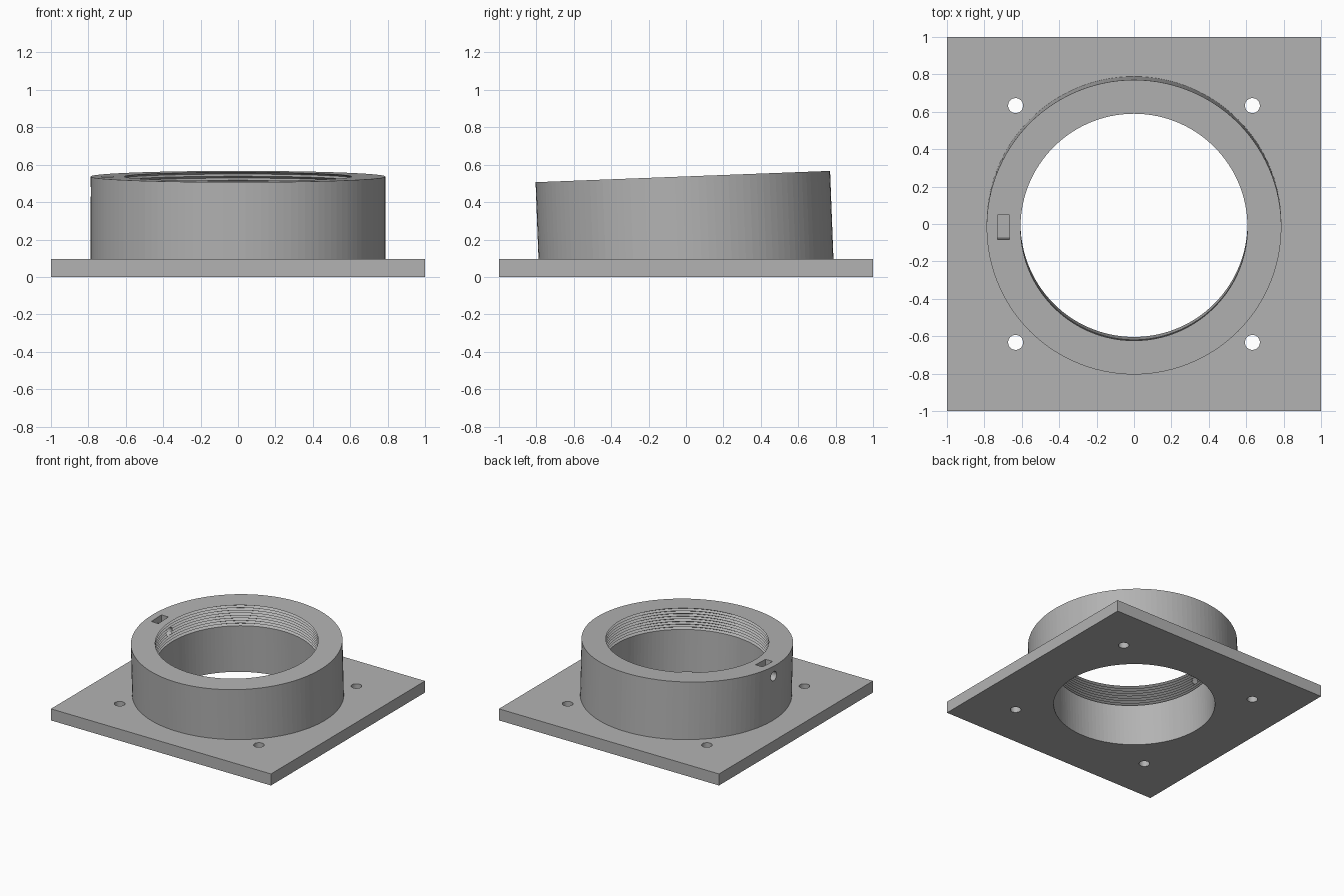
import bpy, bmesh, math
from mathutils import Matrix

if "Cube" in bpy.data.objects:
    bpy.data.objects.remove(bpy.data.objects["Cube"], do_unlink=True)

SEGS = 120
PLATE_H = 0.095
COLLAR_H = 0.442
OUTER_R, BORE_R, ROOT_R = 0.788, 0.607, 0.627
TILT = Matrix.Translation((0, 0, PLATE_H)) @ Matrix.Rotation(math.radians(2.2), 4, 'X')

grey = bpy.data.materials.new("grey_plastic")
grey.use_nodes = True
colour = (0.45, 0.45, 0.45, 1)
grey.diffuse_color = colour
grey.node_tree.nodes["Principled BSDF"].inputs["Base Color"].default_value = colour


def add_object(name, bm, matrix=Matrix()):
    bmesh.ops.transform(bm, matrix=matrix, verts=bm.verts)
    bmesh.ops.recalc_face_normals(bm, faces=bm.faces)
    mesh = bpy.data.meshes.new(name)
    bm.to_mesh(mesh)
    bm.free()
    mesh.materials.append(grey)
    obj = bpy.data.objects.new(name, mesh)
    bpy.context.collection.objects.link(obj)
    return obj


def box(name, size, centre, matrix=Matrix()):
    bm = bmesh.new()
    bmesh.ops.create_cube(bm, size=1)
    return add_object(name, bm, matrix @ Matrix.Translation(centre) @ Matrix.Diagonal((*size, 1)))


def lathe(name, profile, segs=SEGS, matrix=Matrix()):
    """Solid of revolution from (radius, height) points, capped at both ends."""
    bm = bmesh.new()
    rings = []
    for r, z in profile:
        angles = [2 * math.pi * i / segs for i in range(segs)]
        rings.append([bm.verts.new((r * math.cos(a), r * math.sin(a), z)) for a in angles])
    for low, high in zip(rings, rings[1:]):
        for i in range(segs):
            j = (i + 1) % segs
            bm.faces.new((low[i], low[j], high[j], high[i]))
    bm.faces.new(rings[0])
    bm.faces.new(rings[-1])
    return add_object(name, bm, matrix)


def combine(target, tool, operation):
    mod = target.modifiers.new(tool.name, 'BOOLEAN')
    mod.object, mod.operation, mod.solver = tool, operation, 'EXACT'
    bpy.context.view_layer.objects.active = target
    bpy.ops.object.modifier_apply(modifier=mod.name)
    bpy.data.objects.remove(tool, do_unlink=True)


# Square base plate joined to the slightly tilted collar
body = box("flanged_collar", (2, 2, PLATE_H), (0, 0, PLATE_H / 2))
collar = lathe("collar", [(OUTER_R, -0.045), (OUTER_R, COLLAR_H)], matrix=TILT)
combine(body, collar, 'UNION')

# Bore with a V thread in its upper part
turns, thread_start = 8, 0.27
pitch = (COLLAR_H - thread_start) / turns
profile = [(BORE_R, -0.3), (BORE_R, thread_start)]
for i in range(turns):
    z = thread_start + i * pitch
    profile += [(ROOT_R, z + pitch / 2), (BORE_R, z + pitch)]
profile.append((BORE_R, COLLAR_H + 0.1))
combine(body, lathe("threaded_bore", profile, matrix=TILT), 'DIFFERENCE')

# Four mounting holes
for x in (-0.633, 0.633):
    for y in (-0.633, 0.633):
        hole = lathe("mounting_hole", [(0.04, -0.1), (0.04, 0.2)], 32, Matrix.Translation((x, y, 0)))
        combine(body, hole, 'DIFFERENCE')

# Nut slot in the rim and the clamping screw hole through the wall
slot = box("nut_slot", (0.064, 0.13, 0.3), (-0.698, 0, COLLAR_H), TILT)
combine(body, slot, 'DIFFERENCE')
sideways = TILT @ Matrix.Translation((-0.7, 0, 0.36)) @ Matrix.Rotation(math.pi / 2, 4, 'Y')
combine(body, lathe("screw_hole", [(0.038, -0.15), (0.038, 0.15)], 32, sideways), 'DIFFERENCE')
